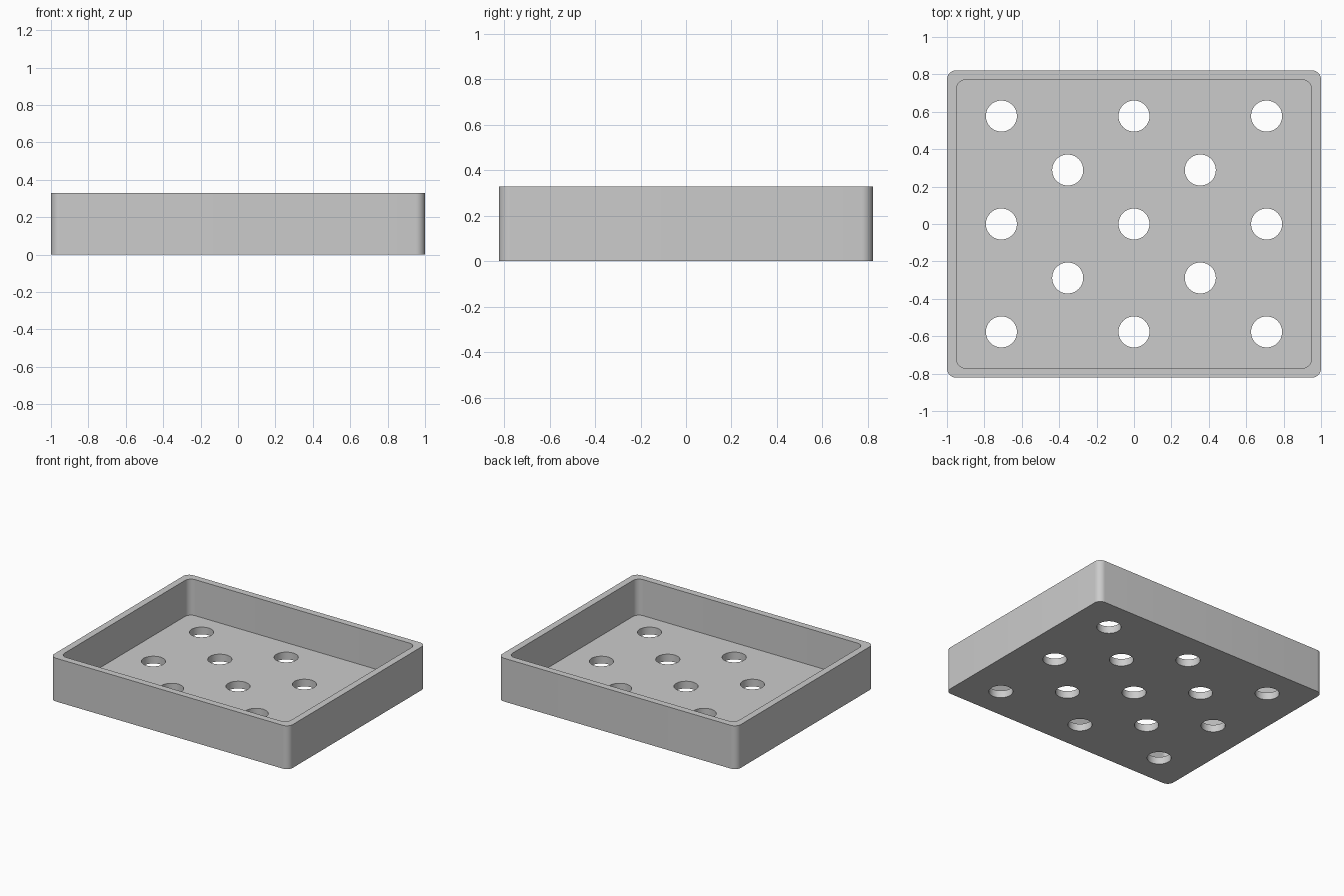
import bpy, bmesh, math

cube = bpy.data.objects.get("Cube")
if cube:
    bpy.data.objects.remove(cube, do_unlink=True)

HALF_X, HALF_Y, HEIGHT = 1.0, 0.822, 0.328
WALL, FLOOR, CORNER = 0.051, 0.055, 0.05
HOLE_R, STEP_X, STEP_Y = 0.083, 0.3545, 0.2885

# Single grey material
grey = bpy.data.materials.new("plain grey")
grey.use_nodes = True
colour = (0.6, 0.6, 0.6, 1)
grey.diffuse_color = colour
grey.node_tree.nodes["Principled BSDF"].inputs["Base Color"].default_value = colour


def make_object(name, bm):
    mesh = bpy.data.meshes.new(name)
    bm.to_mesh(mesh)
    bm.free()
    obj = bpy.data.objects.new(name, mesh)
    obj.data.materials.append(grey)
    bpy.context.collection.objects.link(obj)
    return obj


def rounded_block(name, half_x, half_y, z0, z1):
    """Box with rounded upright edges."""
    bm = bmesh.new()
    bmesh.ops.create_cube(bm, size=2)
    for v in bm.verts:
        v.co = (v.co.x * half_x, v.co.y * half_y, z1 if v.co.z > 0 else z0)
    upright = [e for e in bm.edges if abs(e.verts[0].co.z - e.verts[1].co.z) > 0.01]
    bmesh.ops.bevel(bm, geom=upright, offset=CORNER, segments=10,
                    profile=0.5, affect='EDGES')
    return make_object(name, bm)


def cut(target, cutter):
    mod = target.modifiers.new("Cut " + cutter.name, 'BOOLEAN')
    mod.operation = 'DIFFERENCE'
    mod.solver = 'EXACT'
    mod.object = cutter
    cutter.hide_render = True
    bpy.context.view_layer.objects.active = target
    bpy.ops.object.modifier_apply(modifier=mod.name)
    bpy.data.objects.remove(cutter, do_unlink=True)


# Tray body and its hollow
tray = rounded_block("drain_tray", HALF_X, HALF_Y, 0, HEIGHT)
cut(tray, rounded_block("hollow", HALF_X - WALL, HALF_Y - WALL, FLOOR, HEIGHT + 0.2))

# Staggered drain holes through the floor
bm = bmesh.new()
for i in range(-2, 3):
    for j in range(-2, 3):
        if i % 2 == j % 2:
            made = bmesh.ops.create_cone(bm, cap_ends=True, segments=48, radius1=HOLE_R,
                                         radius2=HOLE_R, depth=0.2)
            bmesh.ops.translate(bm, verts=made["verts"], vec=(i * STEP_X, j * STEP_Y, 0.03))
cut(tray, make_object("drain_holes", bm))

# Smooth corners and hole walls, crisp rims
bpy.ops.object.select_all(action='DESELECT')
tray.select_set(True)
bpy.context.view_layer.objects.active = tray
bpy.ops.object.shade_smooth_by_angle(angle=math.radians(30))
